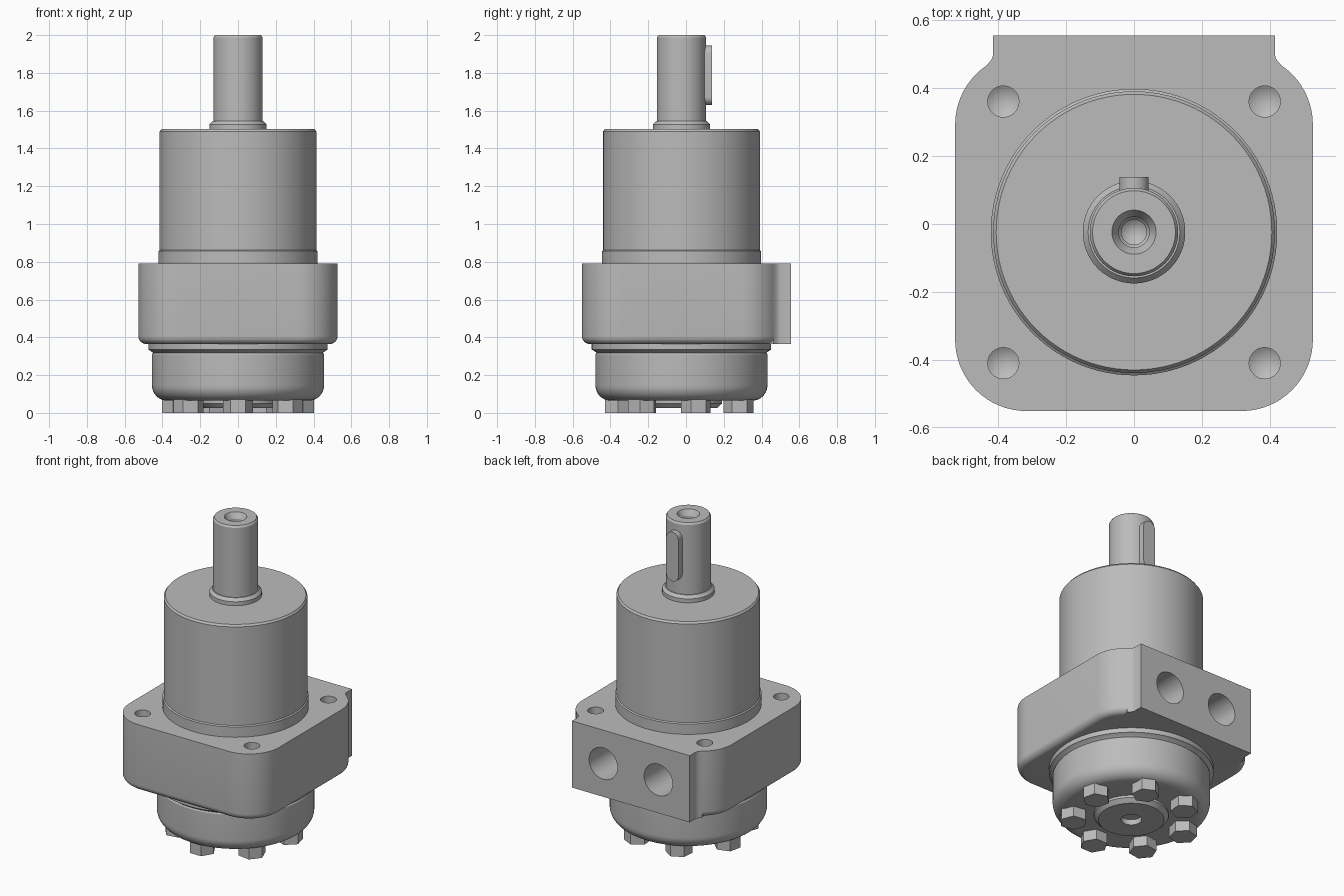
import bpy, bmesh, math
from mathutils import Matrix, Vector

if "Cube" in bpy.data.objects:
    bpy.data.objects.remove(bpy.data.objects["Cube"])

CY = -0.024  # y of the shaft axis

steel = bpy.data.materials.new("grey_steel")
steel.use_nodes = True
GREY = (0.5, 0.5, 0.5, 1)
steel.diffuse_color = GREY
steel.node_tree.nodes["Principled BSDF"].inputs["Base Color"].default_value = GREY


def make(name, bm):
    bmesh.ops.recalc_face_normals(bm, faces=bm.faces)
    mesh = bpy.data.meshes.new(name)
    bm.to_mesh(mesh)
    bm.free()
    mesh.materials.append(steel)
    ob = bpy.data.objects.new(name, mesh)
    bpy.context.collection.objects.link(ob)
    return ob


def smooth(ob, angle=25):
    bpy.ops.object.select_all(action="DESELECT")
    ob.select_set(True)
    bpy.context.view_layer.objects.active = ob
    bpy.ops.object.shade_smooth_by_angle(angle=math.radians(angle))


def lathe(name, profile, matrix=Matrix.Translation((0, CY, 0)), steps=96):
    """Spin (radius, z) points, starting and ending on the axis."""
    bm = bmesh.new()
    vs = [bm.verts.new((r, 0, z)) for r, z in profile]
    es = [bm.edges.new(pair) for pair in zip(vs, vs[1:])]
    bmesh.ops.spin(bm, geom=vs + es, cent=(0, 0, 0), axis=(0, 0, 1),
                   angle=math.tau, steps=steps, use_merge=True)
    bmesh.ops.remove_doubles(bm, verts=bm.verts, dist=1e-5)
    bm.transform(matrix)
    return make(name, bm)


def prism(name, outline, low, high, round_bottom=0.0):
    """Extrude an xy outline from low to high, with an optional bottom fillet."""
    bm = bmesh.new()
    face = bm.faces.new([bm.verts.new((x, y, low)) for x, y in outline])
    rim = list(face.edges)
    top = bmesh.ops.extrude_face_region(bm, geom=[face], use_keep_orig=True)["geom"]
    bmesh.ops.translate(bm, vec=(0, 0, high - low),
                        verts=[g for g in top if isinstance(g, bmesh.types.BMVert)])
    bmesh.ops.recalc_face_normals(bm, faces=bm.faces)
    if round_bottom:
        bmesh.ops.bevel(bm, geom=rim, offset=round_bottom, segments=6,
                        profile=0.5, affect="EDGES")
    return make(name, bm)


def arc(cx, cy, r, start, end, n):
    return [(cx + r * math.cos(math.radians(start + (end - start) * i / n)),
             cy + r * math.sin(math.radians(start + (end - start) * i / n)))
            for i in range(n + 1)]


def combine(ob, other, operation):
    mod = ob.modifiers.new("combine", "BOOLEAN")
    mod.operation, mod.solver, mod.object = operation, "EXACT", other
    bpy.ops.object.select_all(action="DESELECT")
    bpy.context.view_layer.objects.active = ob
    ob.select_set(True)
    bpy.ops.object.modifier_apply(modifier=mod.name)
    bpy.data.objects.remove(other)


# Flange housing: rounded square plus the rear port block
R, C = 0.21, 0.317
outline = []
for start, sx, sy in ((0, 1, 1), (90, -1, 1), (180, -1, -1), (270, 1, -1)):
    outline += arc(sx * C, CY + sy * C, R, start, start + 90, 16)
flange = prism("flange_housing", outline, 0.365, 0.79, 0.04)
half = [(0.38, 0.2), (0.437, 0.464), (0.425, 0.478), (0.418, 0.488),
        (0.415, 0.5), (0.415, 0.556)]
block = prism("port_block", half + [(-x, y) for x, y in reversed(half)], 0.365, 0.79)
combine(flange, block, "UNION")

# Mounting holes and rear ports, both drilled with conical ends
for x in (-0.385, 0.385):
    for y in (-0.41, 0.361):
        hole = lathe("mounting_hole_cutter",
                     [(0, -0.2), (0.046, -0.17), (0.046, 0.05), (0, 0.05)],
                     Matrix.Translation((x, y, 0.79)), 32)
        combine(flange, hole, "DIFFERENCE")
for x in (-0.194, 0.194):
    port = lathe("port_cutter", [(0, -0.33), (0.1, -0.28), (0.1, 0.05), (0, 0.05)],
                 Matrix.Translation((x, 0.556, 0.577)) @ Matrix.Rotation(-math.pi / 2, 4, "X"), 48)
    combine(flange, port, "DIFFERENCE")
smooth(flange)

# Upper barrel with its collar
smooth(lathe("upper_barrel", [(0, 0.78), (0.422, 0.78), (0.422, 0.856), (0.415, 0.862),
                              (0.415, 1.49), (0.406, 1.502), (0, 1.502)]))
smooth(lathe("shaft_seal", [(0, 1.49), (0.151, 1.49), (0.151, 1.527),
                            (0.135, 1.545), (0, 1.545)]))

# Output shaft with a centre-drilled end
smooth(lathe("output_shaft", [(0, 1.5), (0.13, 1.5), (0.13, 1.988), (0.122, 2.0), (0.065, 2.0),
                              (0.045, 1.965), (0.045, 1.93), (0.037, 1.92),
                              (0.037, 1.83), (0, 1.8)]))

# Shaft key with round ends, standing upright on the rear of the shaft
key_outline = arc(0, 1.902, 0.043, 0, 180, 12) + arc(0, 1.673, 0.043, 180, 360, 12)
key = prism("shaft_key", key_outline, -0.138, -0.03)
key.data.transform(Matrix.Rotation(math.pi / 2, 4, "X"))
smooth(key)

# Lower gear case: neck ring, groove and rounded cup
cup = [(0, 0.38), (0.475, 0.38), (0.475, 0.335), (0.462, 0.328), (0.45, 0.318), (0.455, 0.31)]
cup += arc(0.375, 0.145, 0.08, 0, -90, 10) + [(0, 0.065)]
smooth(lathe("lower_case", cup))

# Centre plate underneath with a blind hole
smooth(lathe("bottom_plate", [(0, 0.07), (0.215, 0.07), (0.215, 0.05), (0.19, 0.026),
                              (0.06, 0.026), (0.06, 0.06), (0, 0.06)]))

# Ring of seven hexagonal bolt heads
for i in range(7):
    a = -90 + i * 360 / 7
    centre = Vector((0.335 * math.cos(math.radians(a)),
                     CY + 0.335 * math.sin(math.radians(a))))
    prism("bolt_head_%d" % (i + 1), arc(centre.x, centre.y, 0.08, a + 30, a + 330, 5), 0, 0.08)
